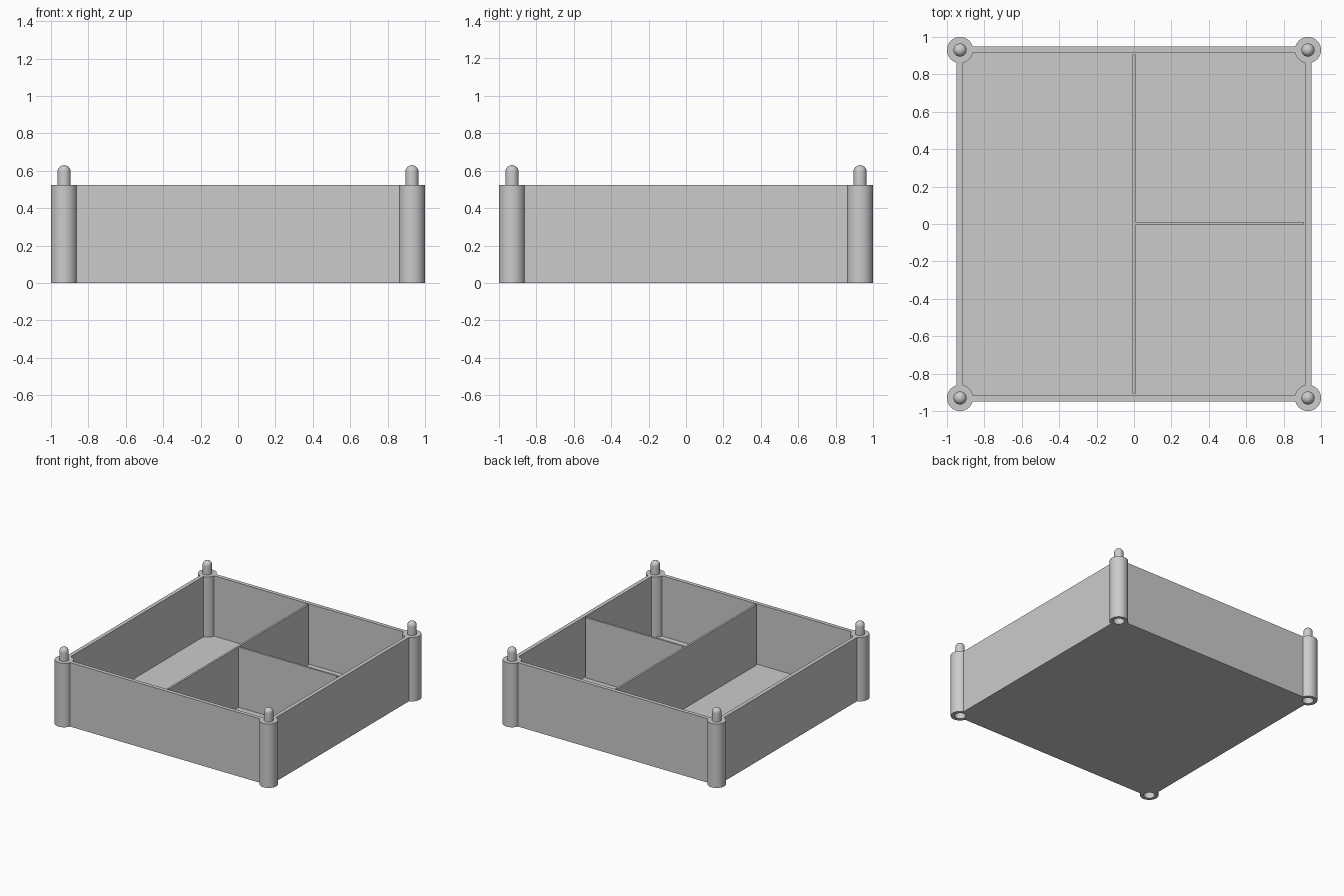
import bpy, bmesh, math
from mathutils import Vector

cube = bpy.data.objects.get("Cube")
if cube:
    bpy.data.objects.remove(cube, do_unlink=True)

HEIGHT, FLOOR = 0.525, 0.03       # rim height, floor thickness
OUTER, INNER = 0.95, 0.905        # half widths of the wall faces
POST, POST_R, PEG_R, HOLE_R = 0.93, 0.07, 0.035, 0.042
SEGMENTS = 48

grey = bpy.data.materials.new("plain grey")
grey.use_nodes = True
grey.diffuse_color = (0.6, 0.6, 0.6, 1)
grey.node_tree.nodes["Principled BSDF"].inputs["Base Color"].default_value = (0.6, 0.6, 0.6, 1)


def make_object(name, bm):
    bmesh.ops.recalc_face_normals(bm, faces=bm.faces[:])
    mesh = bpy.data.meshes.new(name)
    bm.to_mesh(mesh)
    bm.free()
    mesh.materials.append(grey)
    obj = bpy.data.objects.new(name, mesh)
    bpy.context.collection.objects.link(obj)
    return obj


def select_only(obj):
    bpy.ops.object.select_all(action='DESELECT')
    obj.select_set(True)
    bpy.context.view_layer.objects.active = obj


def add_box(bm, low, high):
    low, high = Vector(low), Vector(high)
    verts = bmesh.ops.create_cube(bm, size=1)["verts"]
    bmesh.ops.scale(bm, vec=high - low, verts=verts)
    bmesh.ops.translate(bm, vec=(low + high) / 2, verts=verts)


def box(name, low, high):
    bm = bmesh.new()
    add_box(bm, low, high)
    return make_object(name, bm)


def lathe(name, profile):
    bm = bmesh.new()
    verts = [bm.verts.new((r, 0, z)) for r, z in profile]
    edges = [bm.edges.new(pair) for pair in zip(verts, verts[1:])]
    bmesh.ops.spin(bm, geom=verts + edges, cent=(0, 0, 0), axis=(0, 0, 1),
                   angle=math.tau, steps=SEGMENTS)
    bmesh.ops.remove_doubles(bm, verts=bm.verts[:], dist=0.0001)
    obj = make_object(name, bm)
    select_only(obj)
    bpy.ops.object.shade_smooth_by_angle(angle=math.radians(35))
    return obj


# Open tray: inset the top of a block and sink it to the floor
bm = bmesh.new()
add_box(bm, (-OUTER, -OUTER, 0), (OUTER, OUTER, HEIGHT))
bm.normal_update()
top = max(bm.faces, key=lambda f: f.calc_center_median().z)
bmesh.ops.inset_region(bm, faces=[top], thickness=OUTER - INNER)
sunk = bmesh.ops.extrude_face_region(bm, geom=[top])
bmesh.ops.translate(bm, vec=(0, 0, FLOOR - HEIGHT),
                    verts=[v for v in sunk["geom"] if isinstance(v, bmesh.types.BMVert)])
if top.is_valid:
    bmesh.ops.delete(bm, geom=[top], context='FACES_ONLY')
tray = make_object("tray", bm)

# Notch the tray corners where the posts stand
corners = [(sx * POST, sy * POST) for sx in (-1, 1) for sy in (-1, 1)]
bm = bmesh.new()
for x, y in corners:
    made = bmesh.ops.create_cone(bm, cap_ends=True, segments=SEGMENTS, depth=2,
                                 radius1=POST_R - 0.001, radius2=POST_R - 0.001)
    bmesh.ops.translate(bm, vec=(x, y, 0), verts=made["verts"])
cutter = make_object("corner_cutter", bm)
cutter.hide_render = True
notch = tray.modifiers.new("notches", 'BOOLEAN')
notch.operation = 'DIFFERENCE'
notch.solver = 'EXACT'
notch.object = cutter
select_only(tray)
bpy.ops.object.modifier_apply(modifier=notch.name)
bpy.data.objects.remove(cutter, do_unlink=True)

# Thin dividers: one full length, one across the left half
box("long_divider", (-0.008, -INNER, FLOOR), (0.008, INNER, HEIGHT))
box("short_divider", (0.008, -0.005, FLOOR), (INNER, 0.011, HEIGHT))

# Corner post with a socket below and a domed stacking peg on top
dome_z = 0.63 - PEG_R
profile = [(0, 0.12), (HOLE_R, 0.12), (HOLE_R, 0), (POST_R, 0),
           (POST_R, HEIGHT), (PEG_R, HEIGHT)]
for i in range(9):
    a = i * math.pi / 16
    profile.append((PEG_R * math.cos(a), dome_z + PEG_R * math.sin(a)))
first = lathe("corner_post", profile)
names = ["front_right_post", "back_right_post", "front_left_post", "back_left_post"]
for i, (name, (x, y)) in enumerate(zip(names, corners)):
    post = first if i == 0 else first.copy()
    if i:
        bpy.context.collection.objects.link(post)
    post.name = name
    post.location = (x, y, 0)
